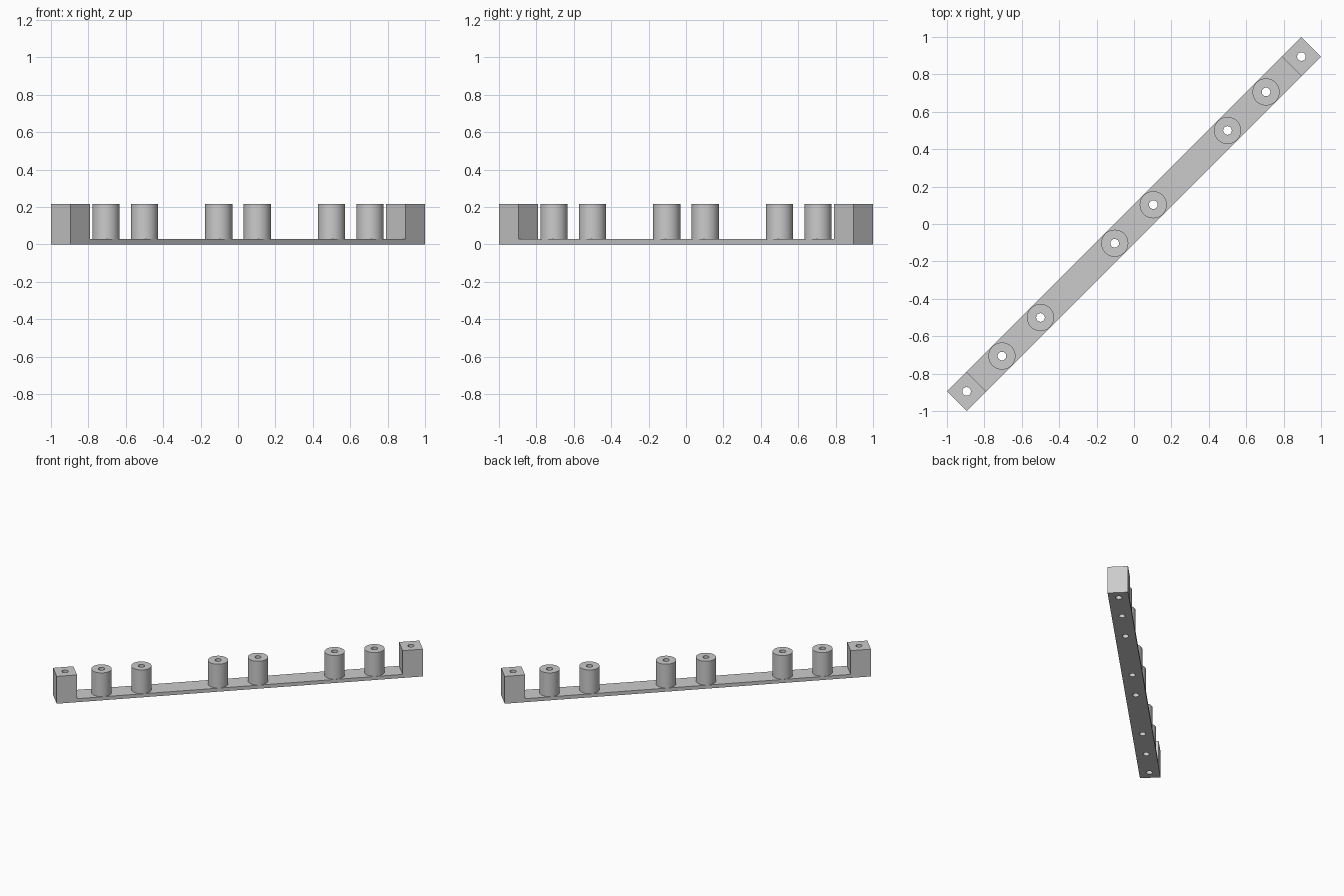
import bpy, bmesh, math
from mathutils import Matrix

if "Cube" in bpy.data.objects:
    bpy.data.objects.remove(bpy.data.objects["Cube"])

HEIGHT, BASE = 0.217, 0.028        # overall height, strip thickness
WIDTH = 0.1485                     # strip width, also end block length
HALF = 1.895 / math.sqrt(2)        # half length along the diagonal
DIAGONAL = Matrix.Rotation(math.radians(45), 4, 'Z')
posts = [s * p * math.sqrt(2) for p in (0.103, 0.5, 0.706) for s in (-1, 1)]
ends = [s * (HALF - WIDTH / 2) for s in (-1, 1)]

grey = bpy.data.materials.new("plain grey")
grey.diffuse_color = (0.6, 0.6, 0.6, 1)
grey.use_nodes = True
grey.node_tree.nodes["Principled BSDF"].inputs["Base Color"].default_value = grey.diffuse_color


def add_object(name, bm):
    bmesh.ops.recalc_face_normals(bm, faces=bm.faces)
    bmesh.ops.transform(bm, matrix=DIAGONAL, verts=bm.verts)
    mesh = bpy.data.meshes.new(name)
    bm.to_mesh(mesh)
    bm.free()
    mesh.materials.append(grey)
    obj = bpy.data.objects.new(name, mesh)
    bpy.context.collection.objects.link(obj)
    return obj


def cylinders(name, places, radius, z0, z1, sides):
    bm = bmesh.new()
    for x in places:
        bmesh.ops.create_cone(bm, cap_ends=True, segments=sides,
                              radius1=radius, radius2=radius, depth=z1 - z0,
                              matrix=Matrix.Translation((x, 0, (z0 + z1) / 2)))
    return add_object(name, bm)


def boolean(target, tool, operation):
    mod = target.modifiers.new(operation.lower(), 'BOOLEAN')
    mod.operation, mod.solver, mod.object = operation, 'EXACT', tool
    bpy.context.view_layer.objects.active = target
    bpy.ops.object.modifier_apply(modifier=mod.name)
    bpy.data.objects.remove(tool)


# Strip with raised end blocks: side profile extruded across the width
inner = HALF - WIDTH
profile = [(-HALF, 0), (HALF, 0), (HALF, HEIGHT), (inner, HEIGHT),
           (inner, BASE), (-inner, BASE), (-inner, HEIGHT), (-HALF, HEIGHT)]
bm = bmesh.new()
face = bm.faces.new([bm.verts.new((x, -WIDTH / 2, z)) for x, z in profile])
extruded = bmesh.ops.extrude_face_region(bm, geom=[face])["geom"]
bmesh.ops.translate(bm, vec=(0, WIDTH, 0),
                    verts=[v for v in extruded if isinstance(v, bmesh.types.BMVert)])
strip = add_object("mounting_strip", bm)

# Round posts, then screw holes through posts and end blocks
boolean(strip, cylinders("posts", posts, 0.0725, BASE / 2, HEIGHT, 64), 'UNION')
boolean(strip, cylinders("screw_holes", posts + ends, 0.023, -0.1, HEIGHT + 0.1, 32),
        'DIFFERENCE')

# Smooth round walls, keep crisp edges
bpy.ops.object.select_all(action='DESELECT')
strip.select_set(True)
bpy.context.view_layer.objects.active = strip
bpy.ops.object.shade_smooth_by_angle(angle=math.radians(30))
